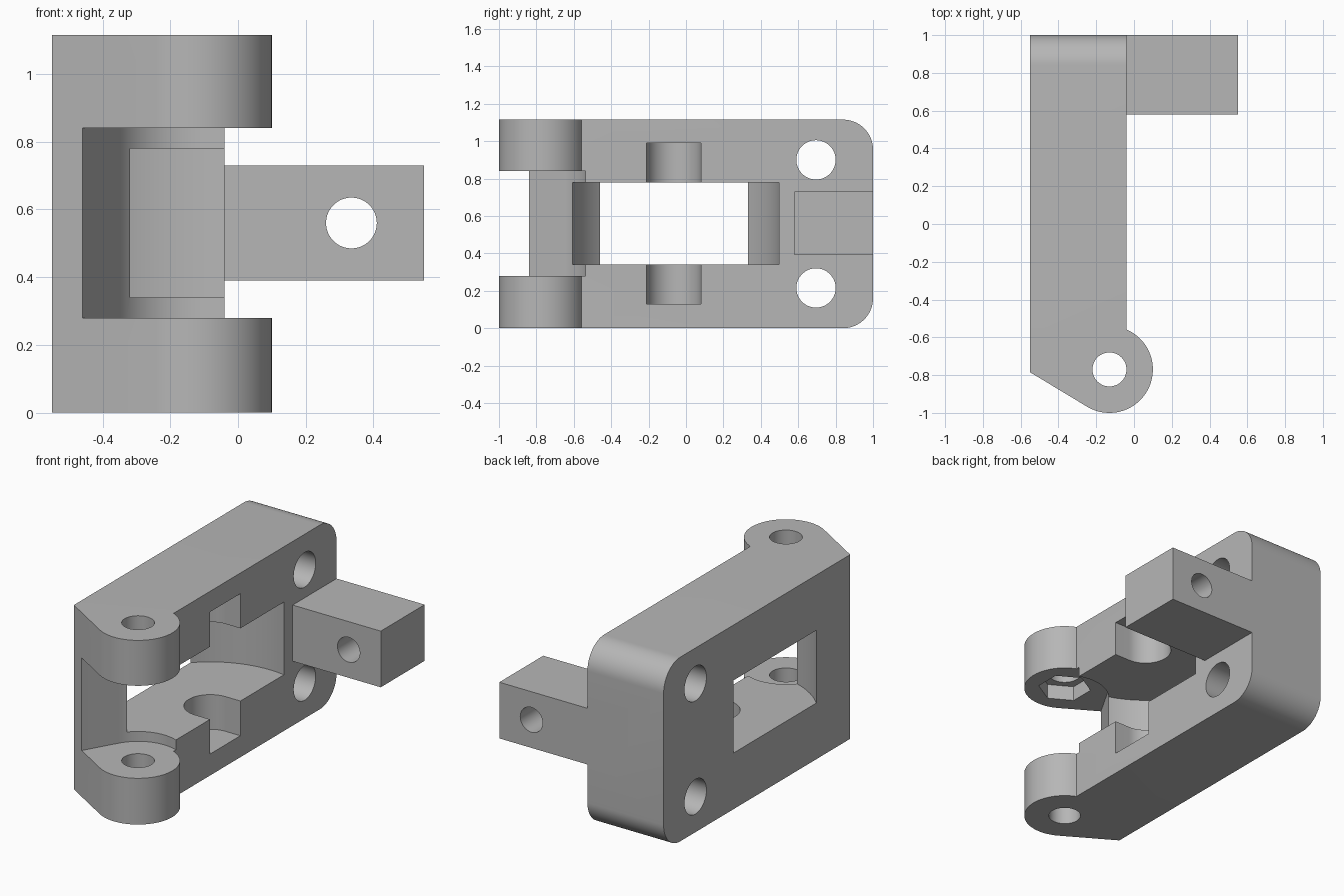
import bpy, bmesh
from math import radians, cos, sin
from mathutils import Matrix, Vector

if "Cube" in bpy.data.objects:
    bpy.data.objects.remove(bpy.data.objects["Cube"])

grey = bpy.data.materials.new("plain grey")
grey.use_nodes = True
grey.diffuse_color = (0.47, 0.47, 0.47, 1)
grey.node_tree.nodes["Principled BSDF"].inputs["Base Color"].default_value = grey.diffuse_color


def arc(c, r, a0, a1, n):
    """Points along an arc, angles in degrees."""
    steps = [radians(a0 + (a1 - a0) * i / n) for i in range(n + 1)]
    return [(c[0] + r * cos(a), c[1] + r * sin(a)) for a in steps]


def prism(name, points, z0, z1, turn=None, round_back=0):
    """Extrude a flat outline from z0 to z1, optionally turned to another axis."""
    bm = bmesh.new()
    base = bm.faces.new([bm.verts.new((x, y, z0)) for x, y in points])
    new = bmesh.ops.extrude_face_region(bm, geom=[base])["geom"]
    bmesh.ops.translate(bm, verts=[v for v in new if isinstance(v, bmesh.types.BMVert)],
                        vec=(0, 0, z1 - z0))
    if turn:
        bm.transform(turn)
    if round_back:
        edges = [e for e in bm.edges if all(v.co.y > 0.99 for v in e.verts)
                 and abs(e.verts[0].co.z - e.verts[1].co.z) < 0.01]
        bmesh.ops.bevel(bm, geom=edges, offset=round_back, segments=16,
                        profile=0.5, affect='EDGES')
    bmesh.ops.recalc_face_normals(bm, faces=bm.faces)
    mesh = bpy.data.meshes.new(name)
    bm.to_mesh(mesh)
    bm.free()
    mesh.materials.append(grey)
    obj = bpy.data.objects.new(name, mesh)
    bpy.context.collection.objects.link(obj)
    return obj


def disc(c, r, sides=64):
    return arc(c, r, 0, 360 - 360 / sides, sides - 1)


def combine(target, tool, operation):
    """Apply a boolean and remove the helper."""
    tool.hide_render = True
    bpy.context.view_layer.objects.active = target
    mod = target.modifiers.new("join", 'BOOLEAN')
    mod.operation, mod.solver, mod.object = operation, 'EXACT', tool
    bpy.ops.object.modifier_apply(modifier=mod.name)
    bpy.data.objects.remove(tool)


HEIGHT, MID = 1.115, 0.56
LEFT, FACE = -0.55, -0.04
PIVOT, SPOOL = (-0.13, -0.77), (-0.14, -0.065)
ALONG_X = Matrix.Rotation(radians(90), 4, 'Z') @ Matrix.Rotation(radians(90), 4, 'X')
ALONG_Y = Matrix.Rotation(radians(90), 4, 'X')

# Body with rounded hinge end and rounded back corners
outline = arc(PIVOT, 0.23, -120, 67, 48)
outline += [(FACE, PIVOT[1] + 0.215), (FACE, 1), (LEFT, 1), (LEFT, -0.785)]
body = prism("hinge_bracket", outline, 0, HEIGHT, round_back=0.16)

# Side arm with its cross hole
arm = prism("arm", [(-0.2, 0.58), (0.55, 0.58), (0.55, 1), (-0.2, 1)], 0.39, 0.73)
combine(body, arm, 'UNION')
combine(body, prism("arm_hole", disc((0.335, MID), 0.075), -1.2, -0.4, ALONG_Y), 'DIFFERENCE')

# Hinge clearance: round pocket running out along a slanted stop wall
pocket = arc(PIVOT, 0.25, 0, 150, 40)
stop = Vector(pocket[-1]) + 0.6 * Vector((-0.5, -0.866))
pocket += [tuple(stop), (PIVOT[0] + 0.25, -1.3)]
combine(body, prism("hinge_gap", pocket, 0.28, 0.84), 'DIFFERENCE')

# Round wheel cavity open to front face and back wall
combine(body, prism("wheel_cavity", disc(SPOOL, 0.57, 96), 0.34, 0.78), 'DIFFERENCE')

# Axle slot with a round inner end
slot = arc(SPOOL, 0.145, 90, 270, 32) + [(0.1, SPOOL[1] - 0.145), (0.1, SPOOL[1] + 0.145)]
combine(body, prism("axle_slot", slot, 0.13, 0.99), 'DIFFERENCE')

# Pivot hole and hexagonal nut recess under the upper lug
combine(body, prism("pivot_hole", disc(PIVOT, 0.09), -0.2, 1.3), 'DIFFERENCE')
combine(body, prism("nut_recess", arc(PIVOT, 0.15, 30, 330, 5), 0.8, 0.93), 'DIFFERENCE')

# Two mounting holes
for z in (0.215, 0.9):
    combine(body, prism("mount_hole", disc((0.695, z), 0.105), -0.8, 0.2, ALONG_X), 'DIFFERENCE')

bpy.ops.object.select_all(action='DESELECT')
body.select_set(True)
bpy.context.view_layer.objects.active = body
bpy.ops.object.shade_smooth_by_angle(angle=radians(30))
